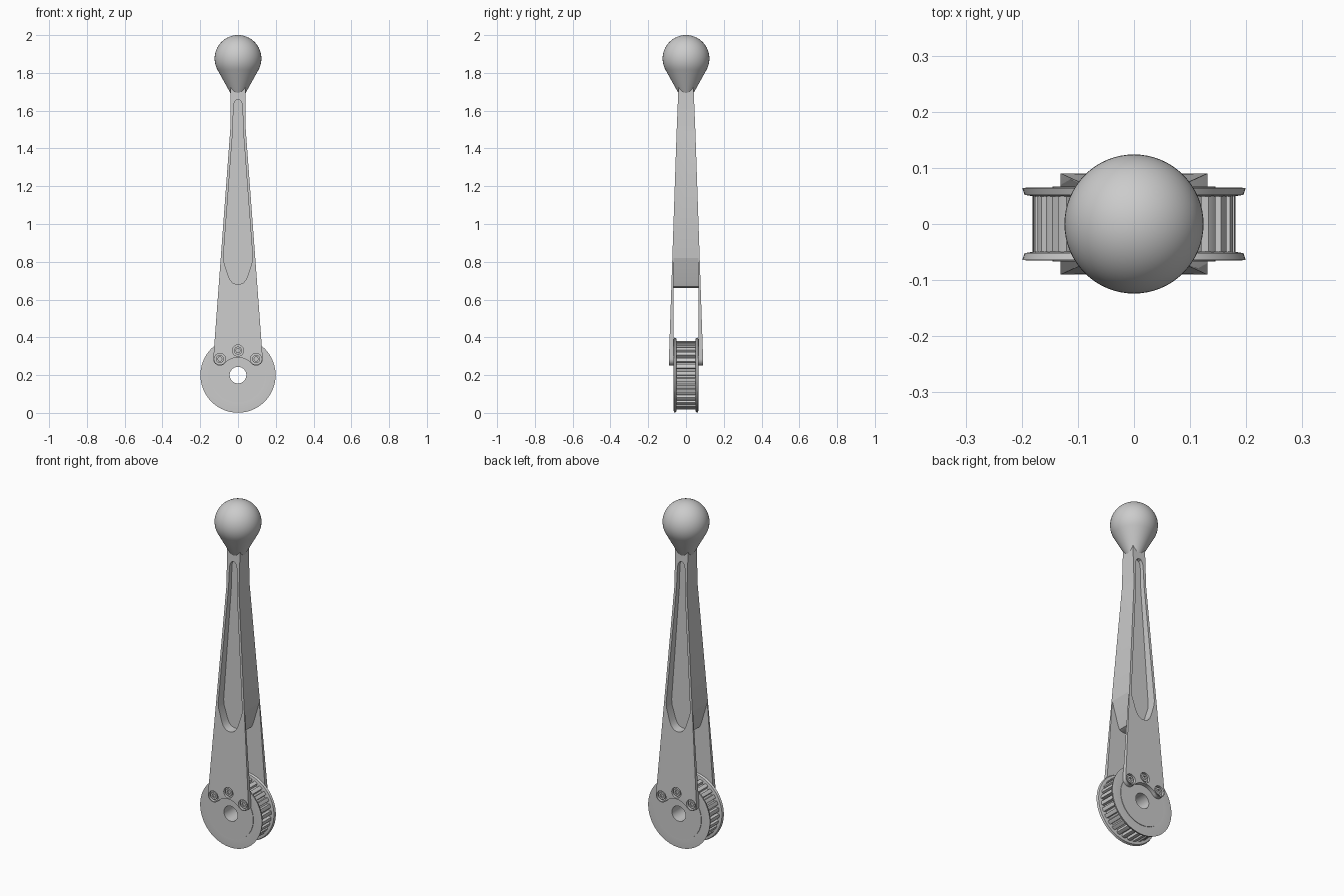
import bpy, bmesh, math
from math import cos, sin, pi, radians

if "Cube" in bpy.data.objects:
    bpy.data.objects.remove(bpy.data.objects["Cube"])

HUB_Z = 0.2
BORE = 0.044


def finish(name, bm, smooth=True):
    bmesh.ops.recalc_face_normals(bm, faces=bm.faces)
    me = bpy.data.meshes.new(name)
    bm.to_mesh(me)
    bm.free()
    ob = bpy.data.objects.new(name, me)
    bpy.context.collection.objects.link(ob)
    if smooth:
        shade(ob)
    return ob


def activate(ob):
    bpy.ops.object.select_all(action='DESELECT')
    ob.select_set(True)
    bpy.context.view_layer.objects.active = ob


def shade(ob):
    activate(ob)
    bpy.ops.object.shade_smooth_by_angle(angle=radians(30))


def prism(name, pts, a, b, axis='y'):
    """Extrude a 2D outline from a to b along y (points are x,z) or x (points are y,z)."""
    bm = bmesh.new()

    def co(p, t):
        return (p[0], t, p[1]) if axis == 'y' else (t, p[0], p[1])
    lo = [bm.verts.new(co(p, a)) for p in pts]
    hi = [bm.verts.new(co(p, b)) for p in pts]
    bm.faces.new(lo)
    bm.faces.new(hi[::-1])
    n = len(pts)
    for i in range(n):
        j = (i + 1) % n
        bm.faces.new((lo[i], lo[j], hi[j], hi[i]))
    return finish(name, bm, False)


def lathe(name, prof, axis='y', center=(0, 0, HUB_Z), seg=64, closed=True):
    """Spin a profile of (radius, along-axis) points; on-axis ends merge."""
    bm = bmesh.new()
    cx, cy, cz = center
    rings = []
    for k in range(seg):
        c, s = cos(2 * pi * k / seg), sin(2 * pi * k / seg)
        rings.append([bm.verts.new((cx + r * c, cy + t, cz + r * s) if axis == 'y'
                                   else (cx + r * c, cy + r * s, cz + t)) for r, t in prof])
    m = len(prof)
    for k in range(seg):
        A, B = rings[k], rings[(k + 1) % seg]
        for i in range(m if closed else m - 1):
            j = (i + 1) % m
            bm.faces.new((A[i], A[j], B[j], B[i]))
    bmesh.ops.remove_doubles(bm, verts=bm.verts, dist=1e-5)
    return finish(name, bm)


def boolean(ob, cutter, op='DIFFERENCE'):
    activate(ob)
    md = ob.modifiers.new('cut', 'BOOLEAN')
    md.object, md.operation, md.solver = cutter, op, 'EXACT'
    bpy.ops.object.modifier_apply(modifier=md.name)
    bpy.data.objects.remove(cutter)


def arc(cx, cz, r, a0, a1, n):
    return [(cx + r * cos(radians(a0 + (a1 - a0) * i / n)),
             cz + r * sin(radians(a0 + (a1 - a0) * i / n))) for i in range(n + 1)]


def mirrored(half):
    """Close a right-hand outline by adding its left-hand mirror."""
    return half + [(-x, z) for x, z in reversed(half) if abs(x) > 1e-6]


# Arm: tapered front outline with bolt lobes and a hub cut-out
half = [(0.041, 1.74), (0.041, 1.5)]
half += arc(0.096, 0.285, 0.035, 0, -138, 12)
half += arc(0, HUB_Z, 0.093, 42, 90, 12)[1:-1] + [(0, HUB_Z + 0.093)]
arm = prism('forked_arm', mirrored(half), -0.12, 0.12)
# Tapered side outline
side = [(0.041, 1.8), (0.041, 1.7), (0.05, 1.48), (0.09, 0.3), (0.09, 0.1)]
boolean(arm, prism('side_cut', mirrored(side), -0.3, 0.3, 'x'), 'INTERSECT')
# Fork gap, ending in the tapered web
gap = [(0, 0.66), (0.025, 0.661), (0.043, 0.668), (0.052, 0.69), (0.091, 0.82), (0.102, 0.86), (0.3, 0.86), (0.3, 0.1)]
boolean(arm, prism('gap_cut', mirrored(gap), -0.066, 0.066))
# Long recessed pockets on both faces
pocket = [(0, 1.66), (0.012, 1.655), (0.021, 1.64), (0.024, 1.62), (0.027, 1.5), (0.077, 0.83),
          (0.075, 0.8), (0.052, 0.727), (0.042, 0.704), (0.028, 0.689), (0.013, 0.682), (0, 0.681)]
for s in (-1, 1):
    boolean(arm, prism('pocket_cut', mirrored(pocket), s * 0.022, s * 0.2))

# Bolt recesses and socket-head bolts
for x, z in ((-0.096, 0.285), (0, 0.33), (0.096, 0.285)):
    for s in (-1, 1):
        boolean(arm, prism('recess_cut', arc(x, z, 0.03, 0, 345, 23), s * 0.073, s * 0.2))
        bolt = prism('socket_bolt', arc(x, z, 0.021, 0, 345, 23), s * 0.068, s * 0.086)
        boolean(bolt, prism('hex_cut', arc(x, z, 0.012, 0, 300, 5), s * 0.077, s * 0.2))
        shade(bolt)
shade(arm)

# Ball knob with a flared neck tangent to the sphere
R, BZ = 0.124, 1.876
knob = [(0, 1.66), (0.022, 1.66)]
knob += [(max(0, R * cos(radians(a))), BZ + R * sin(radians(a))) for a in range(-29, 90, 7)] + [(0, BZ + R)]
lathe('ball_knob', knob, 'z', (0, 0, 0), 64, closed=False)

# Pulley hub with through bore
lathe('pulley_hub', [(BORE, -0.067), (0.145, -0.067), (0.145, 0.067), (BORE, 0.067)])

# Flared pulley flanges
for s in (-1, 1):
    prof = [(0.14, 0.049), (0.178, 0.049), (0.195, 0.052), (0.199, 0.064), (0.19, 0.065), (0.14, 0.064)]
    lathe('pulley_flange', [(r, s * y) for r, y in prof], seg=96)

# Toothed pulley rim
TEETH = 30
rim = []
for k in range(TEETH):
    for f, r in ((0.0, 0.18), (0.27, 0.181), (0.54, 0.18), (0.62, 0.163), (0.92, 0.163)):
        a = 2 * pi * (k + f) / TEETH
        rim.append((r * cos(a), HUB_Z + r * sin(a)))
teeth = prism('toothed_rim', rim, -0.05, 0.05)
boolean(teeth, prism('rim_bore', arc(0, HUB_Z, 0.13, 0, 354.375, 63), -0.1, 0.1))
shade(teeth)
